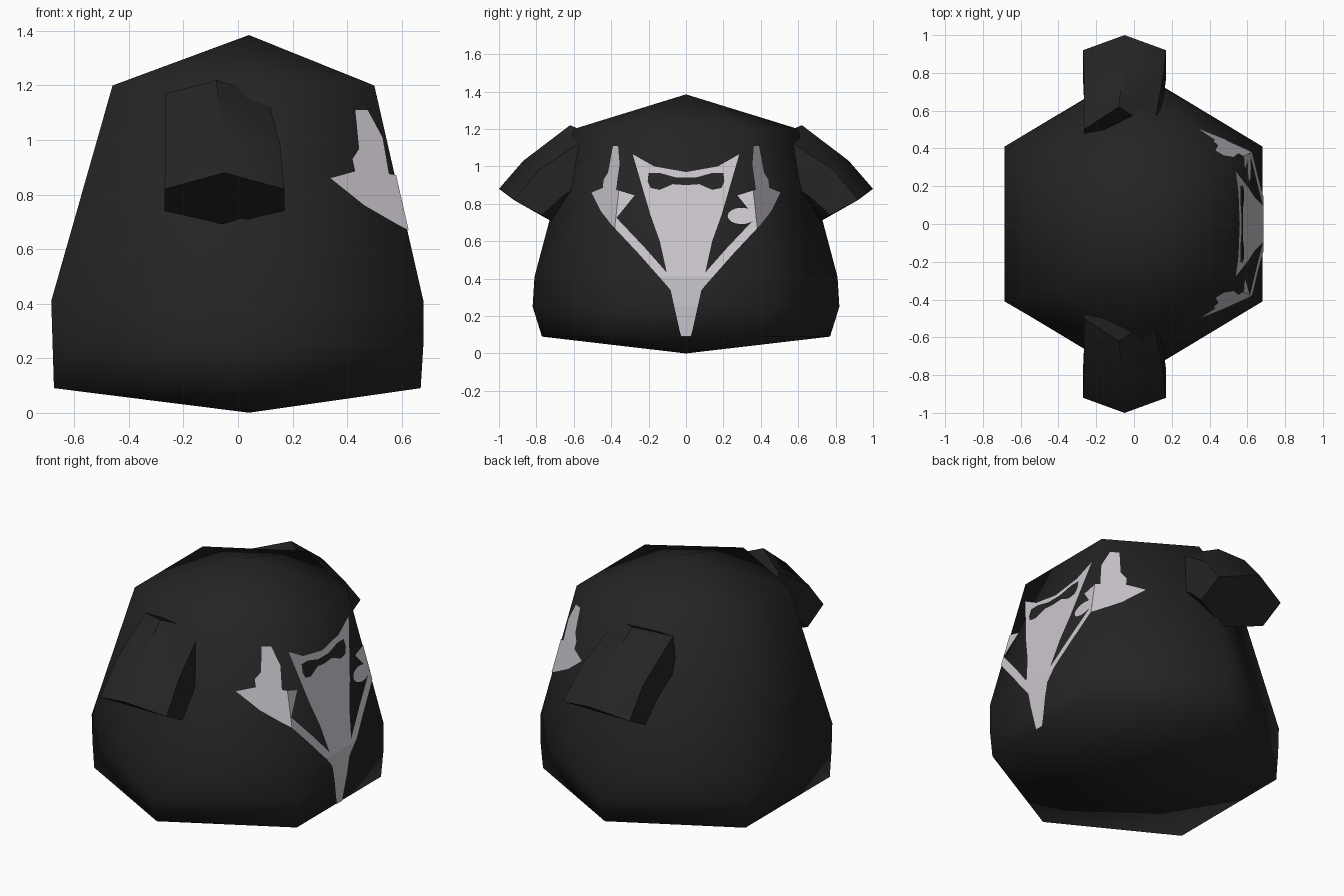
import bpy, bmesh, math

if "Cube" in bpy.data.objects:
    bpy.data.objects.remove(bpy.data.objects["Cube"])


def material(name, rgb):
    m = bpy.data.materials.new(name)
    m.diffuse_color = (*rgb, 1)
    m.use_nodes = True
    m.node_tree.nodes["Principled BSDF"].inputs["Base Color"].default_value = m.diffuse_color
    return m


BLACK = material("black cloth", (0.018, 0.018, 0.018))
WHITE = material("pale lilac cloth", (0.60, 0.57, 0.62))


def finish(bm, name, mat, smooth=True):
    me = bpy.data.meshes.new(name)
    for f in bm.faces:
        f.smooth = smooth
    bm.to_mesh(me)
    bm.free()
    me.materials.append(mat)
    ob = bpy.data.objects.new(name, me)
    bpy.context.collection.objects.link(ob)
    return ob


def loft(bm, rings):
    """Bridge rings of equal length, returning the vertex rings."""
    vs = [[bm.verts.new(p) for p in r] for r in rings]
    n = len(rings[0])
    for a, b in zip(vs, vs[1:]):
        for i in range(n):
            j = (i + 1) % n
            bm.faces.new((a[i], a[j], b[j], b[i]))
    return vs


def fan(bm, ring, tip):
    t = bm.verts.new(tip)
    for i in range(len(ring)):
        bm.faces.new((ring[i], ring[(i + 1) % len(ring)], t))


# Torso: six-sided rings (z, back x, chest x, corner y, side x, side y)
RINGS = [(0.09, -0.675, 0.67, 0.40, 0.0, 0.77),
         (0.25, -0.68, 0.68, 0.41, 0.0, 0.82),
         (0.41, -0.685, 0.68, 0.41, 0.0, 0.81),
         (1.20, -0.46, 0.50, 0.323, 0.04, 0.60)]
bm = bmesh.new()
vs = loft(bm, [[(c, -k, z), (c, k, z), (s, w, z), (b, k, z), (b, -k, z), (s, -w, z)]
               for z, b, c, k, s, w in RINGS])
fan(bm, vs[0], (0.04, 0, 0))
fan(bm, vs[-1], (0.04, 0, 1.385))
bmesh.ops.recalc_face_normals(bm, faces=bm.faces)
finish(bm, "jacket_body", BLACK)


# Sleeves: rings of (centre x, half width, top, upper side, lower side, bottom) in y,z
SLEEVE = [(-0.08, 0.185, (0.62, 1.22), (0.50, 1.17), (0.47, 0.97), (0.45, 0.90)),
          (-0.055, 0.21, (0.87, 1.03), (0.79, 0.98), (0.66, 0.84), (0.60, 0.77)),
          (-0.05, 0.22, (1.00, 0.88), (0.92, 0.82), (0.77, 0.74), (0.69, 0.69))]
for side, name in ((-1, "front_sleeve"), (1, "back_sleeve")):
    bm = bmesh.new()
    rings = []
    for c, h, t, u, l, b in SLEEVE:
        pts = [(c, t), (c + h, u), (c + h, l), (c, b), (c - h, l), (c - h, u)]
        rings.append([(x, side * p[0], p[1]) for x, p in pts])
    vs = loft(bm, rings)
    bm.faces.new(vs[0])
    bm.faces.new(vs[-1])
    bmesh.ops.recalc_face_normals(bm, faces=bm.faces)
    ob = finish(bm, name, BLACK)
    bpy.context.view_layer.objects.active = ob
    ob.select_set(True)
    bpy.ops.object.shade_smooth_by_angle(angle=math.radians(50))
    ob.select_set(False)


# Printed outfit: flat outlines in y,z laid onto the chest surface
def chest_x(y, z):
    for a, b in zip(RINGS, RINGS[1:]):
        if z <= b[0] + 1e-5:
            break
    t = (z - a[0]) / (b[0] - a[0])
    _, _, c, k, s, w = [p + (q - p) * t for p, q in zip(a, b)]
    f = max(0, (abs(y) - k) / (w - k))
    return c + (s - c) * f


def plate(name, mat, outline, lift=0.005, sides=(1, -1)):
    bm = bmesh.new()
    for s in sides:
        bm.faces.new([bm.verts.new((0, s * y, z)) for y, z in outline])
    bmesh.ops.triangulate(bm, faces=bm.faces[:])
    cuts = [((0, 0, z), (0, 0, 1)) for z in (0.25, 0.41)]
    cuts += [((0, s * 0.41, 0.41), (0, s * 0.79, 0.087)) for s in (1, -1)]
    for co, no in cuts:
        bmesh.ops.bisect_plane(bm, geom=bm.verts[:] + bm.edges[:] + bm.faces[:],
                               plane_co=co, plane_no=no)
    for v in bm.verts:
        v.co.x = chest_x(v.co.y, v.co.z) + lift
    bm.normal_update()
    for f in bm.faces:
        if f.normal.x < 0:
            f.normal_flip()
    finish(bm, name, mat, False)


plate("shirt_front", WHITE,
      [(0, 0.09), (0.027, 0.09), (0.027, 0.30), (0.045, 0.37), (0.14, 0.60),
       (0.19, 0.74), (0.23, 0.94), (0.285, 1.065), (0.17, 1.0), (0, 0.97)])
plate("lapel_trim", WHITE,
      [(0.02, 0.26), (0.10, 0.36), (0.25, 0.53), (0.40, 0.69), (0.455, 0.76), (0.505, 0.86),
       (0.445, 0.885), (0.44, 0.93), (0.39, 1.01), (0.39, 1.11), (0.363, 1.11),
       (0.355, 1.01), (0.40, 0.92), (0.39, 0.88), (0.275, 0.845), (0.30, 0.825),
       (0.44, 0.835), (0.40, 0.755), (0.22, 0.565), (0.03, 0.35)])
plate("bow_tie", BLACK,
      [(0, 0.90), (0.07, 0.905), (0.14, 0.875), (0.19, 0.885), (0.205, 0.92),
       (0.20, 0.965), (0.14, 0.965), (0.05, 0.94), (0, 0.94)], 0.009)
plate("pocket_square", WHITE,
      [(0.297 + 0.075 * math.cos(i * math.pi / 8), 0.735 + 0.044 * math.sin(i * math.pi / 8))
       for i in range(16)], sides=(1,))
